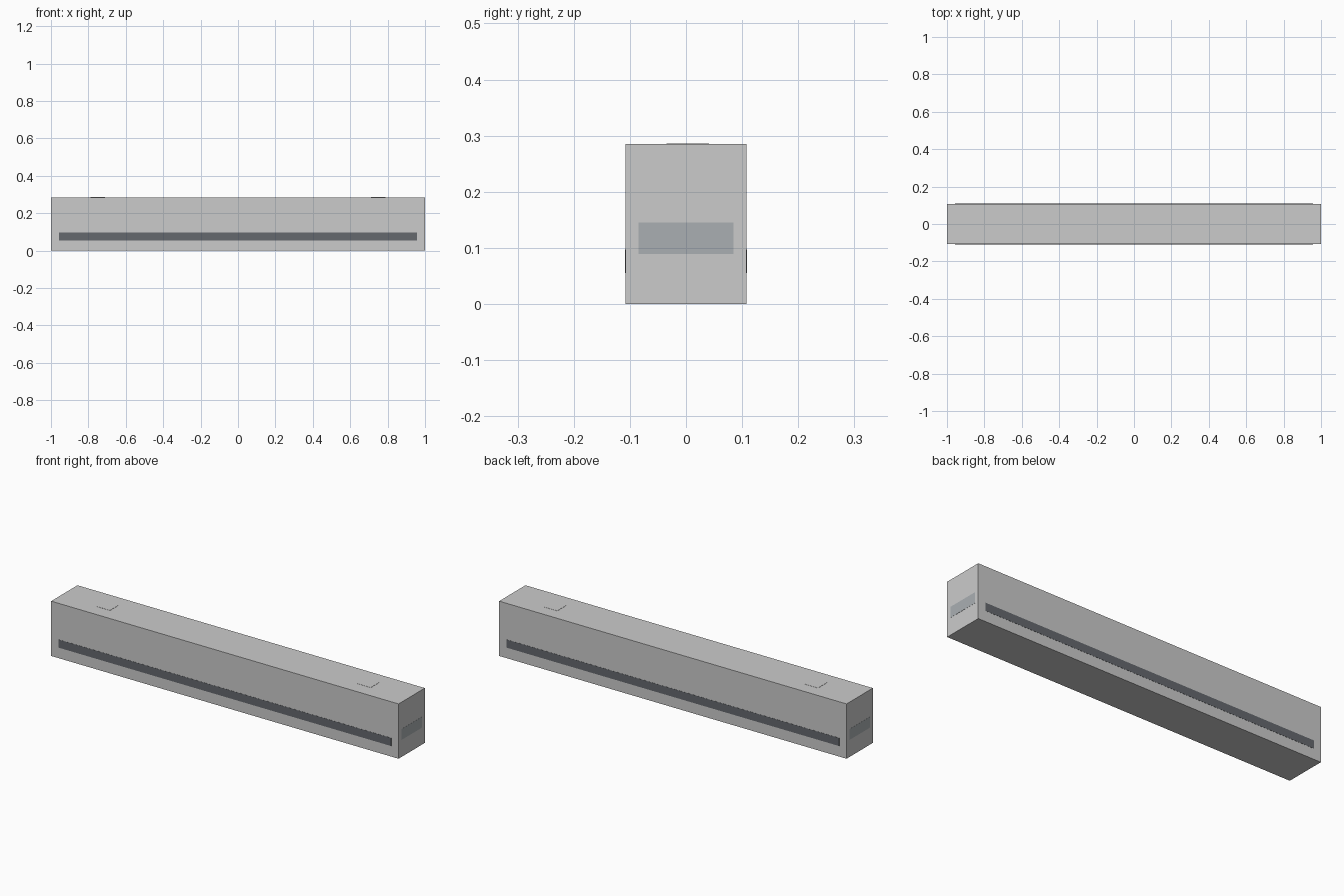
import bpy

if "Cube" in bpy.data.objects:
    bpy.data.objects.remove(bpy.data.objects["Cube"])

L, W, H = 2.0, 0.216, 0.285   # overall length, depth, height
LIFT = 0.0008                 # how far the inlays stand proud


def material(name, rgb):
    m = bpy.data.materials.new(name)
    m.diffuse_color = (*rgb, 1)
    m.use_nodes = True
    m.node_tree.nodes["Principled BSDF"].inputs["Base Color"].default_value = m.diffuse_color
    return m


def box(name, centre, size, mat=None):
    bpy.ops.mesh.primitive_cube_add(size=1, location=centre)
    o = bpy.context.object
    o.name = name
    o.scale = size
    bpy.ops.object.transform_apply(location=False, rotation=False, scale=True)
    if mat:
        o.data.materials.append(mat)
    return o


dark = material("dark_inlay", (0.13, 0.14, 0.155))
pale = material("pale_inlay", (0.56, 0.58, 0.59))
end_grey = material("end_inlay", (0.40, 0.43, 0.45))

# Main beam
box("beam", (0, 0, H / 2), (L - 2 * LIFT, W, H))

# Long dark strips low on the front and back
for side, name in ((-1, "front_strip"), (1, "back_strip")):
    box(name, (0, side * W / 2, 0.076), (1.915, 2 * LIFT, 0.042), dark)

# Pale square pads on top and flush plates on the ends
for side, name in ((-1, "left"), (1, "right")):
    box(name + "_top_pad", (side * 0.75, 0.003, H), (0.076, 0.076, 2 * LIFT), pale)
    box(name + "_end_plate", (side * (L / 2 - LIFT), 0, 0.117),
        (2 * LIFT, 0.17, 0.056), end_grey)
